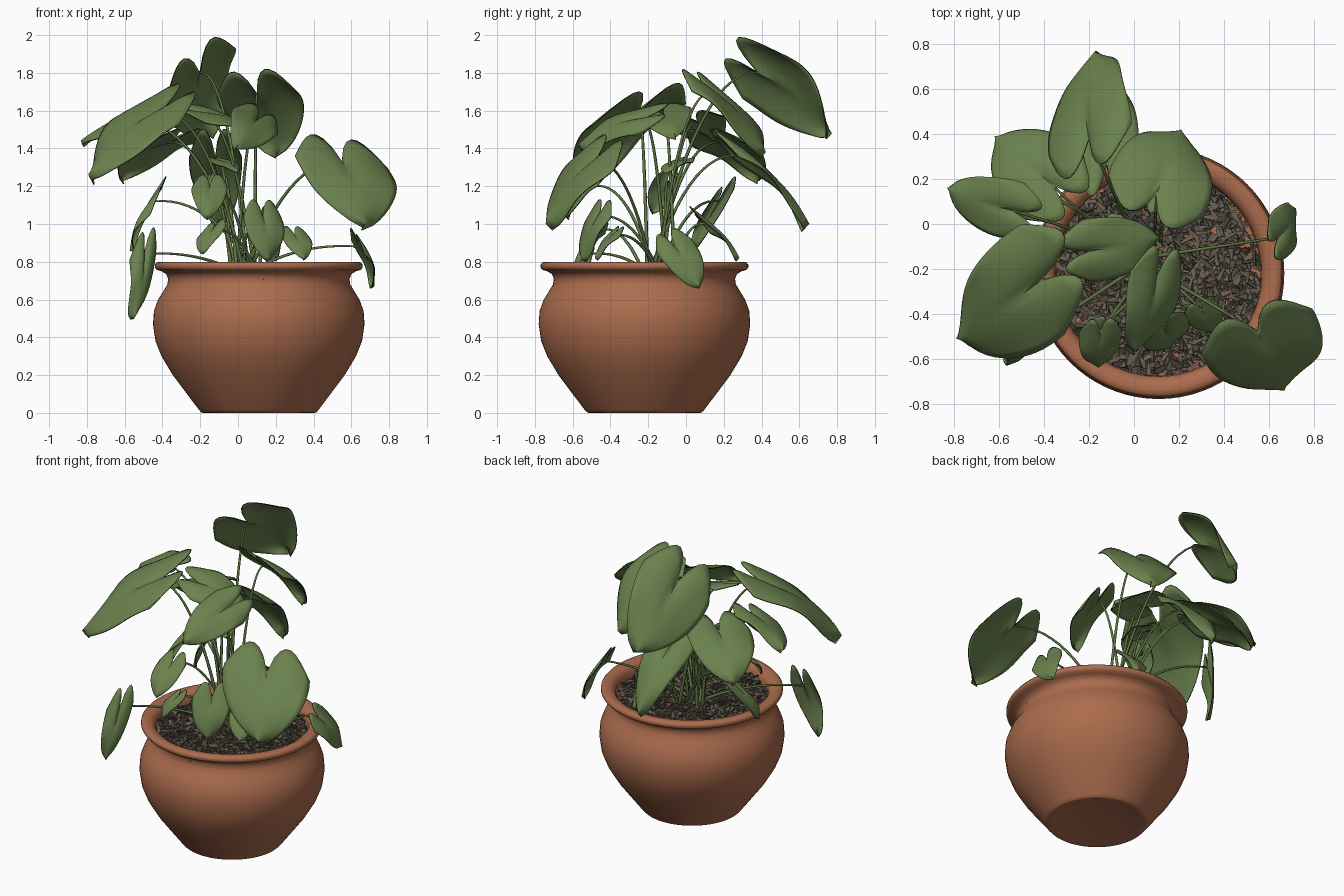
import bpy, bmesh, math, random
from mathutils import Vector, Matrix

random.seed(4)
if "Cube" in bpy.data.objects:
    bpy.data.objects.remove(bpy.data.objects["Cube"])

CENTRE = Vector((0.11, -0.22, 0))


def material(name, r, g, b):
    mat = bpy.data.materials.new(name)
    mat.use_nodes = True
    mat.diffuse_color = (r, g, b, 1)
    bsdf = mat.node_tree.nodes["Principled BSDF"]
    bsdf.inputs["Base Color"].default_value = (r, g, b, 1)
    bsdf.inputs["Roughness"].default_value = 0.8
    return mat


terracotta = material("terracotta", 0.41, 0.15, 0.075)
leaf_green = material("leaf green", 0.145, 0.222, 0.076)
leaf_edge = material("dark leaf edge", 0.02, 0.03, 0.012)
stem_green = material("stem green", 0.115, 0.18, 0.06)
barks = [material("dark bark", 0.075, 0.06, 0.043),
         material("brown bark", 0.15, 0.115, 0.08),
         material("grey bark", 0.125, 0.112, 0.083)]


def finish(name, bm, mats, angle=40):
    bmesh.ops.recalc_face_normals(bm, faces=bm.faces)
    mesh = bpy.data.meshes.new(name)
    bm.to_mesh(mesh)
    bm.free()
    for mat in mats:
        mesh.materials.append(mat)
    obj = bpy.data.objects.new(name, mesh)
    bpy.context.collection.objects.link(obj)
    bpy.ops.object.select_all(action="DESELECT")
    obj.select_set(True)
    bpy.context.view_layer.objects.active = obj
    if angle:
        bpy.ops.object.shade_smooth_by_angle(angle=math.radians(angle))
    return obj


# Pot: lathed profile, from the underside over the rim to the inner floor
profile = [(0, 0.012), (0.27, 0.008), (0.295, 0), (0.305, 0.003), (0.318, 0.018),
           (0.38, 0.1), (0.455, 0.2), (0.515, 0.3), (0.547, 0.38), (0.56, 0.47),
           (0.555, 0.54), (0.533, 0.6), (0.505, 0.645), (0.484, 0.68), (0.48, 0.71),
           (0.49, 0.735), (0.515, 0.75), (0.54, 0.757), (0.55, 0.77), (0.55, 0.785),
           (0.54, 0.797), (0.52, 0.8), (0.495, 0.796), (0.475, 0.785),
           (0.46, 0.76), (0.455, 0.7), (0, 0.7)]
bm = bmesh.new()
points = [bm.verts.new(CENTRE + Vector((r, 0, z))) for r, z in profile]
edges = [bm.edges.new(pair) for pair in zip(points, points[1:])]
bmesh.ops.spin(bm, geom=points + edges, cent=CENTRE, axis=(0, 0, 1),
               angle=math.tau, steps=72, use_duplicate=False)
bmesh.ops.remove_doubles(bm, verts=bm.verts, dist=0.0005)
finish("pot", bm, [terracotta], 65)

# Bark chips: pointed slivers scattered over the inner floor
bm = bmesh.new()
for i in range(2300):
    r, a = 0.45 * math.sqrt(random.random()), random.uniform(0, math.tau)
    place = CENTRE + Vector((r * math.cos(a), r * math.sin(a), random.uniform(0.705, 0.75)))
    turn = (Matrix.Rotation(random.uniform(0, math.tau), 4, "Z")
            @ Matrix.Rotation(random.uniform(-0.4, 0.4), 4, "Y")
            @ Matrix.Rotation(random.uniform(-0.5, 0.5), 4, "X"))
    size = Matrix.Diagonal((random.uniform(0.04, 0.07), random.uniform(0.018, 0.03), 0.01, 1))
    chip = bmesh.ops.create_cube(bm, size=1, matrix=Matrix.Translation(place) @ turn @ size)
    ends = sorted(chip["verts"], key=lambda v: (v.co - place).dot(turn.col[0].xyz))[-4:]
    middle = sum((v.co for v in ends), Vector()) / 4
    for v in ends:
        v.co = v.co.lerp(middle, 0.6)
    kind = random.randrange(3)
    for face in {f for v in chip["verts"] for f in v.link_faces}:
        face.material_index = kind
finish("bark_chips", bm, barks, 0)


# Leaf: heart-shaped sheet from notch to tip, drooping along its midrib
def leaf(name, notch, tip, side, rows=14, cols=16):
    notch, tip, side = Vector(notch), Vector(tip), Vector(side)
    axis = tip - notch
    up = axis.cross(side).normalized()
    if up.z < 0:
        up.negate()
    wave = random.uniform(0, math.tau)
    bm = bmesh.new()
    grid = []
    for i in range(rows + 1):
        t = i / rows
        width = 1.15 * (1 - t) ** 0.75 * (0.8 + 0.75 * t)
        row = []
        for j in range(cols + 1):
            s = 2 * j / cols - 1
            lobe = 0.38 * math.sin(math.pi * abs(s) ** 0.8) * (1 - t) ** 2
            lift = (0.1 * math.sin(math.pi * t) + 0.07 * abs(s) * (1 - t)
                    - 0.09 * s * s + 0.025 * s * math.sin(7 * t + wave))
            row.append(bm.verts.new(notch + axis * (t - lobe) + side * (s * width)
                                    + up * (lift * axis.length)))
        grid.append(row)
    for a, b in zip(grid, grid[1:]):
        for j in range(cols):
            bm.faces.new((a[j], a[j + 1], b[j + 1], b[j]))
    bmesh.ops.remove_doubles(bm, verts=bm.verts, dist=0.0005)
    obj = finish(name, bm, [leaf_green, leaf_edge], 60)
    solid = obj.modifiers.new("thickness", "SOLIDIFY")
    solid.thickness = 0.006
    solid.offset = 0
    solid.material_offset_rim = 1


# Stem: a tapered tube rising from the soil and arching over to the notch
def stem(name, notch):
    end = Vector(notch)
    root = Vector((random.uniform(-0.04, 0.12), random.uniform(-0.22, -0.06), 0.69))
    bend = root.lerp(end, 0.45)
    bend.z = end.z + 0.03
    curve = bpy.data.curves.new(name, "CURVE")
    curve.dimensions = "3D"
    curve.bevel_depth = 0.009
    curve.bevel_resolution = 1
    curve.materials.append(stem_green)
    spline = curve.splines.new("POLY")
    steps = 14
    spline.points.add(steps)
    for i, p in enumerate(spline.points):
        t = i / steps
        p.co = (*(root.lerp(bend, t).lerp(bend.lerp(end, t), t)), 1)
        p.radius = 1.15 - 0.55 * t
    spline.use_smooth = True
    bpy.context.collection.objects.link(bpy.data.objects.new(name, curve))


# Every leaf: notch, tip, half-width vector
large_leaves = {
    "top_back": ((-0.2, 0.38, 1.8), (-0.17, 0.77, 1.48), (0.19, 0.09, 0.15)),
    "high_centre": ((0.1, 0.13, 1.69), (0.21, 0.42, 1.38), (0.23, -0.1, 0.02)),
    "front_right": ((-0.41, -0.25, 1.59), (-0.79, -0.51, 1.26), (0.11, -0.26, -0.07)),
    "far_right": ((-0.54, 0.06, 1.54), (-0.83, 0.16, 1.44), (0.05, 0.13, 0.05)),
    "back_right": ((-0.36, 0.17, 1.43), (-0.62, 0.39, 1.25), (0.14, 0.16, 0)),
    "lower_back": ((-0.12, 0.27, 1.36), (-0.1, 0.65, 1.0), (0.15, 0.02, 0)),
    "front_left": ((0.55, -0.48, 1.33), (0.67, -0.74, 1.0), (0.27, 0.1, -0.03)),
    "middle": ((-0.2, -0.12, 1.58), (0.11, -0.06, 1.48), (0.03, -0.15, -0.04)),
    "high_front": ((0.1, -0.23, 1.55), (0.0, -0.57, 1.42), (0.12, -0.02, -0.08)),
    "low_front": ((0.13, -0.46, 1.04), (0.16, -0.55, 0.81), (0.11, 0.06, 0)),
}
small_leaves = {
    "left_hanging": ((0.64, -0.06, 0.88), (0.72, 0.07, 0.67), (0.04, -0.1, -0.04)),
    "right_hanging": ((-0.5, -0.53, 0.84), (-0.55, -0.61, 0.5), (0.07, 0.05, 0.03)),
    "right_side": ((-0.44, 0.17, 1.12), (-0.57, 0.04, 0.86), (0.04, 0.09, 0.07)),
    "front_heart": ((-0.15, -0.48, 1.2), (-0.16, -0.64, 1.04), (0.1, 0.01, 0)),
    "front_tiny": ((-0.13, -0.45, 0.97), (-0.19, -0.53, 0.85), (0.07, -0.02, 0.02)),
    "front_low_left": ((0.3, -0.38, 0.94), (0.35, -0.48, 0.82), (0.08, 0.03, 0)),
    "back_low": ((0.13, 0.1, 1.0), (0.2, 0.28, 0.82), (0.08, -0.04, 0.05)),
    "inner_heart": ((-0.15, -0.1, 1.22), (-0.2, -0.18, 1.06), (0.03, -0.07, 0.03)),
    "inner_flat": ((-0.1, -0.02, 1.33), (0, -0.12, 1.28), (0.06, 0.06, 0)),
}
for name, shape in {**large_leaves, **small_leaves}.items():
    leaf(name + "_leaf", *shape)
    stem(name + "_stem", shape[0])
